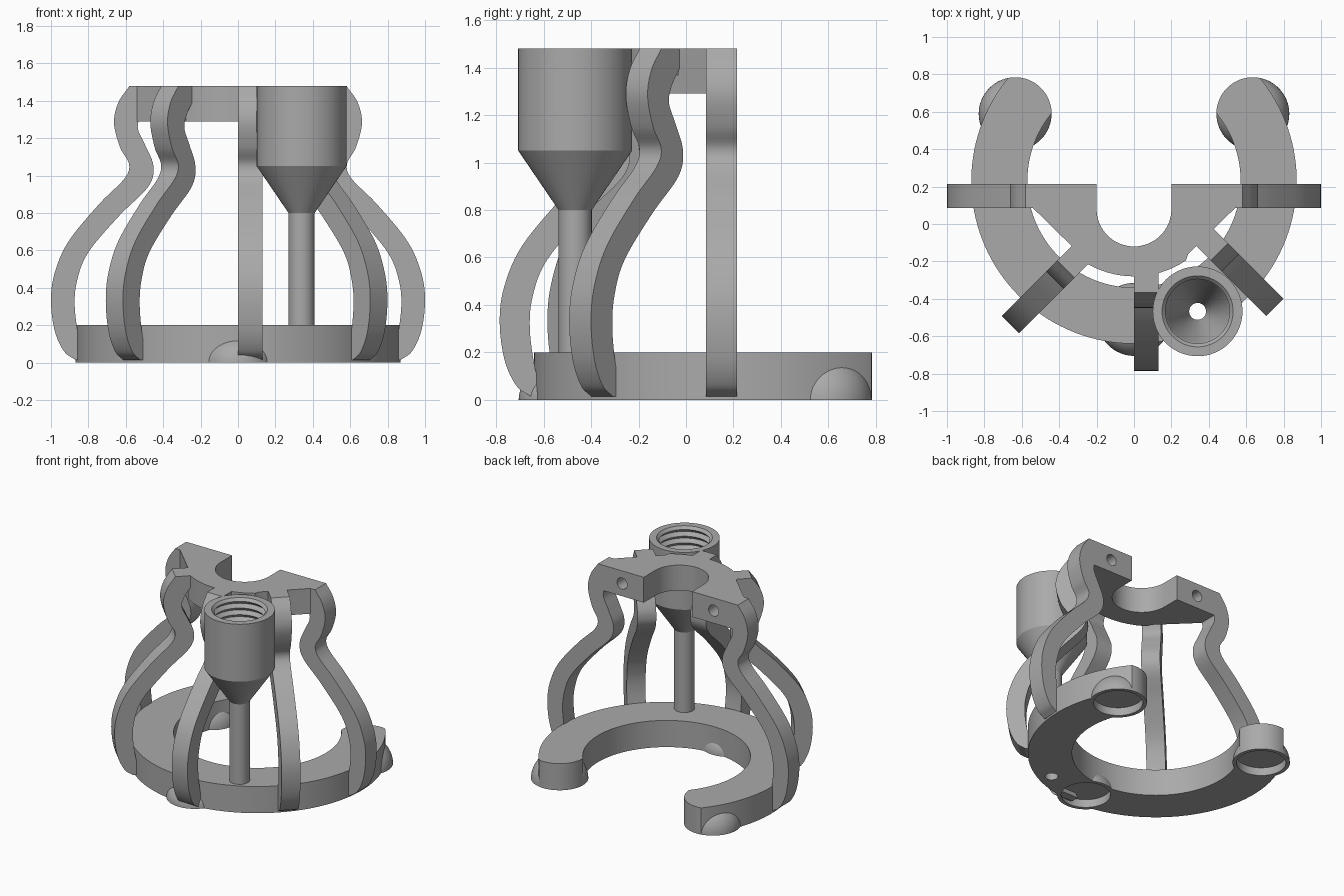
import bpy, bmesh, math
from math import sin, cos, pi, radians
from mathutils import Vector, Matrix

cube = bpy.data.objects.get("Cube")
if cube:
    bpy.data.objects.remove(cube, do_unlink=True)

grey = bpy.data.materials.new("plain grey")
grey.use_nodes = True
COLOUR = (0.4, 0.4, 0.4, 1)
grey.diffuse_color = COLOUR
grey.node_tree.nodes["Principled BSDF"].inputs["Base Color"].default_value = COLOUR

TOP = 1.48
RING_Y, R_IN, R_OUT = 0.23, 0.57, 0.87
SOCKET_R, SOCKET_MID, END = 0.195, 0.73, radians(29.5)
SPOUT = (0.34, -0.467)


def make(name, bm):
    bmesh.ops.remove_doubles(bm, verts=bm.verts, dist=1e-5)
    bmesh.ops.recalc_face_normals(bm, faces=bm.faces)
    mesh = bpy.data.meshes.new(name)
    bm.to_mesh(mesh)
    bm.free()
    mesh.materials.append(grey)
    ob = bpy.data.objects.new(name, mesh)
    bpy.context.collection.objects.link(ob)
    return ob


def prism(name, outline, z0, z1):
    """Extrude an xy outline from z0 to z1."""
    bm = bmesh.new()
    face = bm.faces.new([bm.verts.new((x, y, z0)) for x, y in outline])
    new = bmesh.ops.extrude_face_region(bm, geom=[face])["geom"]
    bmesh.ops.translate(bm, vec=(0, 0, z1 - z0),
                        verts=[v for v in new if isinstance(v, bmesh.types.BMVert)])
    return make(name, bm)


def lathe(name, profile, at, steps=64):
    """Revolve a closed (radius, z) profile about a vertical axis."""
    bm = bmesh.new()
    rings = [[bm.verts.new((r * cos(2 * pi * i / steps) + at[0],
                            r * sin(2 * pi * i / steps) + at[1], z))
              for i in range(steps)] for r, z in profile]
    for a, b in zip(rings, rings[1:] + rings[:1]):
        for i in range(steps):
            j = (i + 1) % steps
            bm.faces.new((a[i], a[j], b[j], b[i]))
    bmesh.ops.dissolve_degenerate(bm, dist=1e-5, edges=bm.edges)
    return make(name, bm)


def arc(cx, cy, r, a0, a1, n):
    return [(cx + r * cos(a0 + (a1 - a0) * i / n), cy + r * sin(a0 + (a1 - a0) * i / n))
            for i in range(n + 1)]


def spline(points, n=6):
    """Smooth curve through the points."""
    p = [Vector(q) for q in points]
    p = [2 * p[0] - p[1]] + p + [2 * p[-1] - p[-2]]
    out = []
    for a, b, c, d in zip(p, p[1:], p[2:], p[3:]):
        for i in range(n):
            t = i / n
            out.append(0.5 * (2 * b + (c - a) * t + (2 * a - 5 * b + 4 * c - d) * t * t
                              + (3 * b - a - 3 * c + d) * t ** 3))
    return out + [p[-2]]


def cut(ob, cutter):
    mod = ob.modifiers.new("cut", "BOOLEAN")
    mod.operation, mod.solver, mod.object = "DIFFERENCE", "EXACT", cutter
    cutter.hide_render = True
    cutter.hide_viewport = True
    cutter.display_type = "WIRE"


def cylinder(name, r, depth, matrix):
    bm = bmesh.new()
    bmesh.ops.create_cone(bm, cap_ends=True, segments=48, radius1=r, radius2=r,
                          depth=depth, matrix=matrix)
    return make(name, bm)


# Open base ring with rounded ends
def end_cap(angle, side):
    cx, cy = SOCKET_MID * cos(angle), SOCKET_MID * sin(angle)
    pts = []
    for x, y in arc(cx, cy, SOCKET_R, angle, angle + side * pi, 40):
        d = math.hypot(x, y)
        k = min(max(d, R_IN), R_OUT) / d
        pts.append((x * k, y * k + RING_Y))
    return pts


far = -pi - END
outline = arc(0, RING_Y, R_OUT, END, far, 90)[:-1] + end_cap(far, -1)
outline += arc(0, RING_Y, R_IN, far, END, 90)[1:-1] + end_cap(END, 1)[::-1][:-1]
ring = prism("base_ring", outline, 0, 0.2)

# Domed sockets with a round recess underneath
sockets = [("left", (SOCKET_MID * cos(END), RING_Y + SOCKET_MID * sin(END)), 1),
           ("right", (-SOCKET_MID * cos(END), RING_Y + SOCKET_MID * sin(END)), 1),
           ("front", (0, -0.51), 0.8)]
for side, at, squash in sockets:
    dome = [(max(r, 1e-6), z * squash) for r, z in arc(0, 0, SOCKET_R, 0, pi / 2, 16)]
    lathe(side + "_socket", [(1e-6, 0.06), (0.168, 0.06), (0.168, 0)] + dome, at)
    cut(ring, cylinder(side + "_recess_cutter", 0.17, 0.12, Matrix.Translation((*at, 0))))
cut(ring, cylinder("drain_cutter", 0.045, 1, Matrix.Translation((*SPOUT, 0))))

# Threaded cup, funnel and tube
thread = [(0.195 if i % 2 else 0.172, 1.46 - 0.025 * i) for i in range(15)]
lathe("funnel_tube", [(0.07, 0.1), (0.07, 0.8), (0.24, 1.05), (0.24, TOP), (0.19, TOP)]
      + thread + [(0.165, 1.08), (0.045, 0.83), (0.045, 0.1)], SPOUT)

# Top hub with a U notch and two screw holes
half = [(0.2, 0.215), (0.54, 0.215), (0.54, 0.085), (0.29, -0.16)]
lower = arc(0, 0.215, 0.495, radians(-56), radians(-124), 16)
notch = arc(0, 0.08, 0.2, -pi, 0, 32)
hub = prism("top_hub", half + lower + [(-x, y) for x, y in half[::-1]] + notch, 1.29, TOP)
for x in (-0.38, 0.38):
    cut(hub, cylinder("screw_cutter", 0.042, 0.5,
                      Matrix.Translation((x, 0.215, 1.385)) @ Matrix.Rotation(pi / 2, 4, "X")))

# Curved ribs: radius and height along the outer and inner edges
outer = spline([(0.58, TOP), (0.64, 1.39), (0.663, 1.28), (0.63, 1.15), (0.582, 1.06),
                (0.61, 0.98), (0.74, 0.85), (0.905, 0.65), (0.98, 0.48), (1.0, 0.33),
                (0.98, 0.17), (0.93, 0.06), (0.87, 0.015)])
inner = [Vector((0.47, TOP))] + spline([
    (0.47, 1.4), (0.52, 1.32), (0.535, 1.25), (0.495, 1.16), (0.452, 1.05), (0.48, 0.94),
    (0.635, 0.785), (0.8, 0.59), (0.86, 0.44), (0.873, 0.3), (0.85, 0.13), (0.81, 0.015)])


def rib(name, degrees, width):
    ob = prism(name, outer + inner[::-1], 0, width)
    # profile plane to radial plane: radius -> -y, height -> z, width -> x
    stand = Matrix(((0, 0, 1, 0), (-1, 0, 0, 0), (0, 1, 0, 0), (0, 0, 0, 1)))
    ob.data.transform(Matrix.Translation((0, 0.215, 0))
                      @ Matrix.Rotation(radians(degrees), 4, "Z") @ stand)
    return ob


for name, degrees, width in [("right_rib", -90, 0.13), ("front_right_rib", -45, 0.13),
                             ("front_rib", 0, 0.13), ("front_left_rib", 45, 0.13),
                             ("left_rib", 90, -0.13)]:
    rib(name, degrees, width)

# Smooth curved walls, keep edges sharp
for ob in bpy.context.scene.objects:
    if ob.type == "MESH" and not ob.hide_render:
        bpy.ops.object.select_all(action="DESELECT")
        ob.select_set(True)
        bpy.context.view_layer.objects.active = ob
        bpy.ops.object.shade_smooth_by_angle(angle=radians(30))
